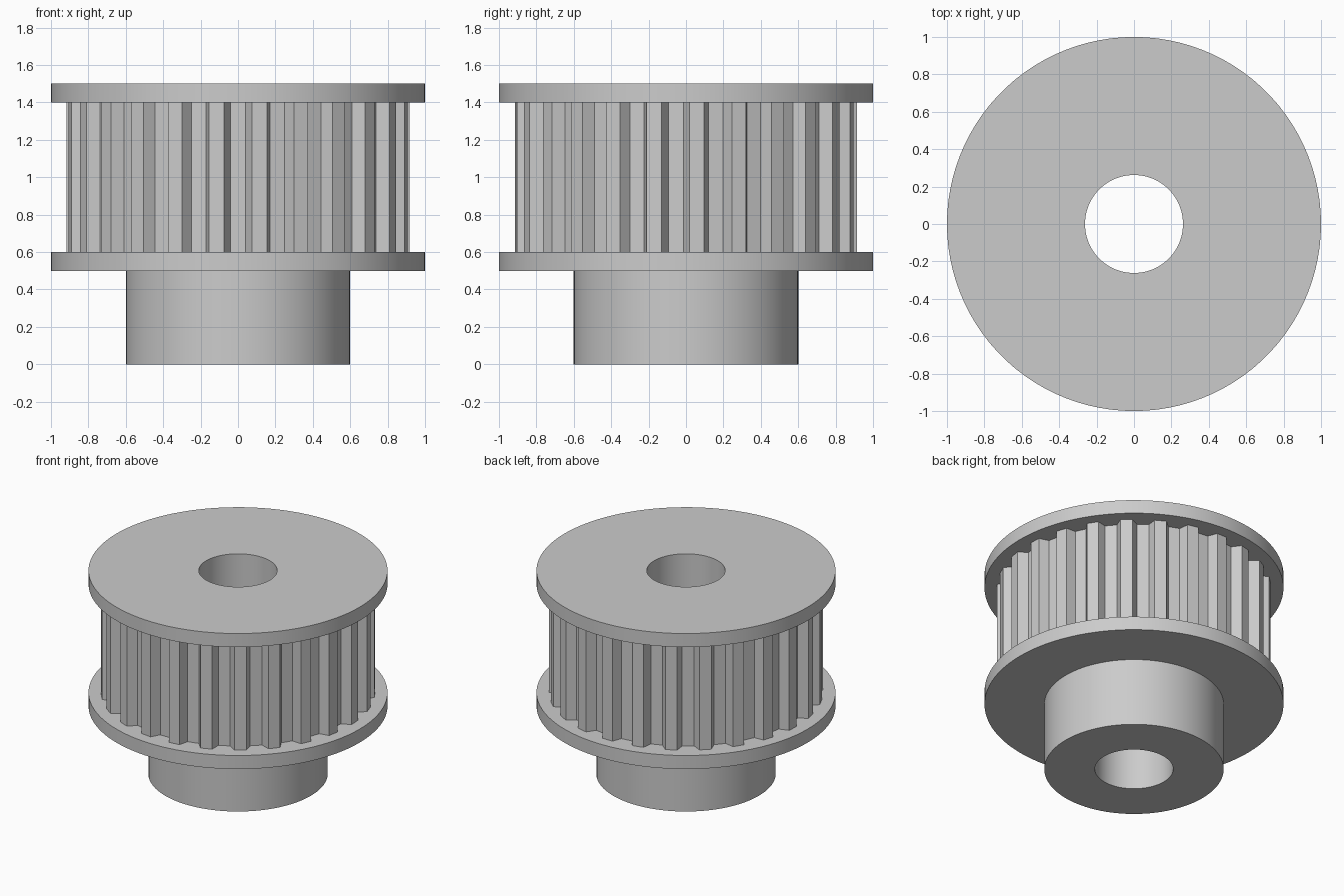
import bpy
import bmesh
from math import sin, cos, radians

cube = bpy.data.objects.get("Cube")
if cube:
    bpy.data.objects.remove(cube, do_unlink=True)

TEETH = 25
PITCH = 360 / TEETH
SEGMENTS = TEETH * 4
BORE, HUB, FLANGE = 0.262, 0.6, 1.0
TIP, ROOT = 0.916, 0.85
Z_HUB, Z_LOW, Z_HIGH, Z_TOP = 0.5, 0.6, 1.4, 1.5

metal = bpy.data.materials.new("grey metal")
metal.use_nodes = True
colour = (0.6, 0.6, 0.6, 1)
metal.diffuse_color = colour
metal.node_tree.nodes["Principled BSDF"].inputs["Base Color"].default_value = colour


def polar(radius, degrees, z):
    a = radians(degrees)
    return (radius * cos(a), radius * sin(a), z)


def circle(radius, z):
    return [polar(radius, 90 + i * 360 / SEGMENTS, z) for i in range(SEGMENTS)]


def tooth_outline(z):
    # each tooth: two tip corners, then two root corners
    corners = ((TIP, -2.5), (TIP, 2.5), (ROOT, 4.5), (ROOT, PITCH - 4.5))
    return [polar(r, 90 + t * PITCH + a, z) for t in range(TEETH) for r, a in corners]


def skin(name, *loops):
    """Join successive outlines with a band of quads."""
    bm = bmesh.new()
    rings = [[bm.verts.new(p) for p in loop] for loop in loops]
    for low, high in zip(rings, rings[1:]):
        for i in range(SEGMENTS):
            j = (i + 1) % SEGMENTS
            bm.faces.new((low[i], low[j], high[j], high[i]))
    mesh = bpy.data.meshes.new(name)
    bm.to_mesh(mesh)
    bm.free()
    mesh.materials.append(metal)
    obj = bpy.data.objects.new(name, mesh)
    bpy.context.collection.objects.link(obj)
    return obj


# The open edges of neighbouring parts meet exactly, forming one closed solid
parts = [
    skin("hub", circle(BORE, 0), circle(HUB, 0), circle(HUB, Z_HUB)),
    skin("lower_flange", circle(HUB, Z_HUB), circle(FLANGE, Z_HUB),
         circle(FLANGE, Z_LOW), tooth_outline(Z_LOW)),
    skin("toothed_ring", tooth_outline(Z_LOW), tooth_outline(Z_HIGH)),
    skin("upper_flange", tooth_outline(Z_HIGH), circle(FLANGE, Z_HIGH),
         circle(FLANGE, Z_TOP), circle(BORE, Z_TOP)),
    skin("bore", circle(BORE, Z_TOP), circle(BORE, 0)),
]

# Smooth round walls, crisp rims and teeth
bpy.ops.object.select_all(action="DESELECT")
for part in parts:
    part.select_set(True)
bpy.context.view_layer.objects.active = parts[0]
bpy.ops.object.shade_smooth_by_angle(angle=radians(25))
